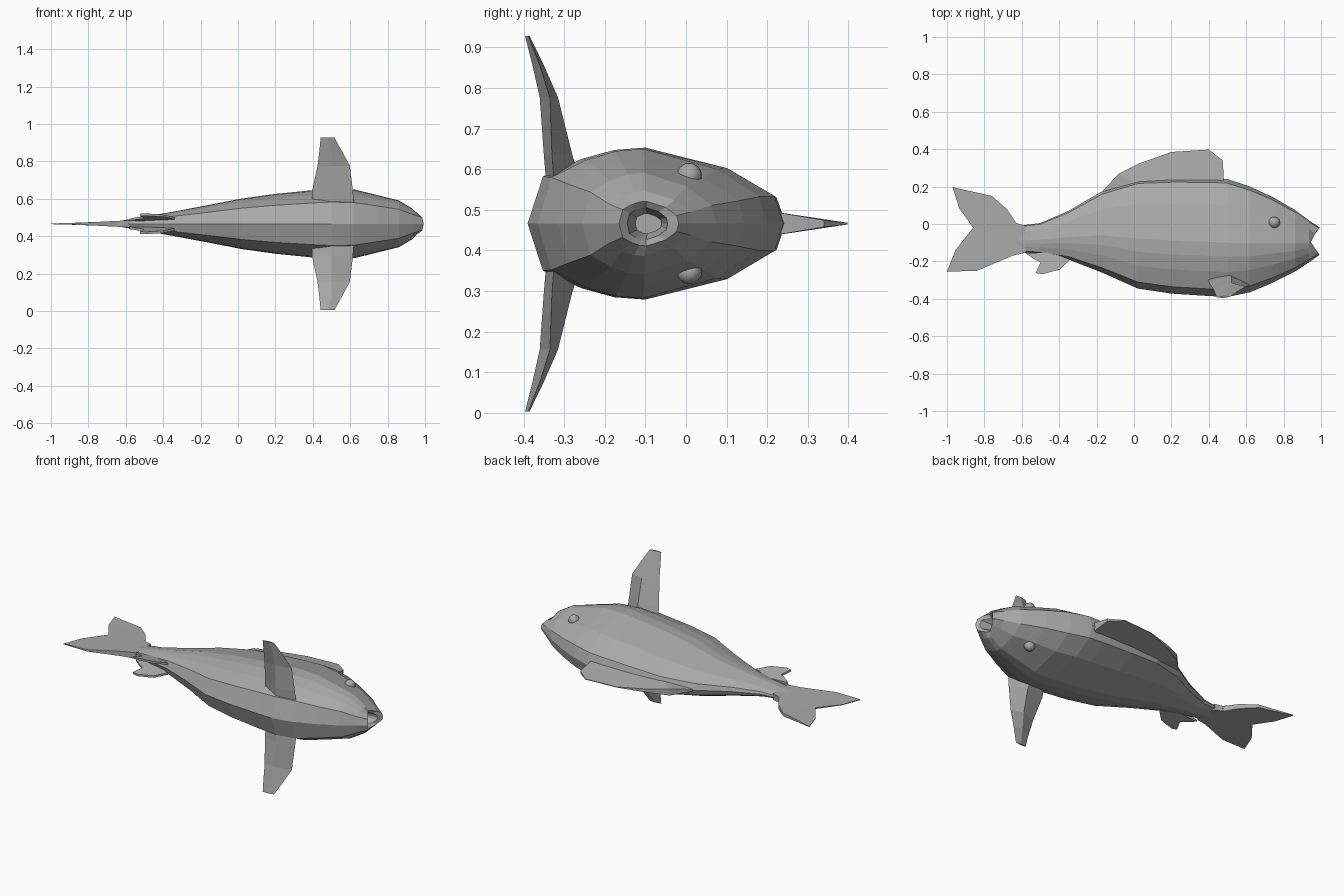
import bpy, bmesh
from mathutils import Vector

if "Cube" in bpy.data.objects:
    bpy.data.objects.remove(bpy.data.objects["Cube"])

ZC = 0.466  # height of the fish's plane of symmetry

skin = bpy.data.materials.new("grey skin")
skin.diffuse_color = (0.4, 0.4, 0.4, 1)
skin.use_nodes = True
skin.node_tree.nodes["Principled BSDF"].inputs["Base Color"].default_value = skin.diffuse_color


def finish(bm, name):
    bmesh.ops.recalc_face_normals(bm, faces=bm.faces[:])
    mesh = bpy.data.meshes.new(name)
    bm.to_mesh(mesh)
    bm.free()
    mesh.materials.append(skin)
    obj = bpy.data.objects.new(name, mesh)
    bpy.context.collection.objects.link(obj)
    return obj


def loft(name, rings, cap_end=True):
    """Skin a list of closed rings of points and cap the ends."""
    bm = bmesh.new()
    vs = [[bm.verts.new(p) for p in r] for r in rings]
    n = len(vs[0])
    for a, b in zip(vs, vs[1:]):
        for i in range(n):
            j = (i + 1) % n
            bm.faces.new((a[i], a[j], b[j], b[i]))
    bm.faces.new(vs[0])
    if cap_end:
        bm.faces.new(vs[-1])
    return finish(bm, name)


# Body: half section as (fraction from back to belly, fraction of half width)
HALF = [(0, 0), (0.035, 0.36), (0.22, 0.73), (0.54, 1), (0.66, 0.97),
        (0.79, 0.85), (0.94, 0.62), (1, 0)]
SECTION = HALF + [(t, -w) for t, w in HALF[-2:0:-1]]

# Stations: x, back y, belly y, half width
STATIONS = [
    (-0.66, -0.02, -0.15, 0.012), (-0.58, -0.005, -0.155, 0.024),
    (-0.50, 0.005, -0.16, 0.038), (-0.35, 0.07, -0.19, 0.064),
    (-0.17, 0.175, -0.26, 0.098), (0.02, 0.237, -0.345, 0.135),
    (0.20, 0.245, -0.372, 0.160), (0.40, 0.245, -0.385, 0.180),
    (0.50, 0.240, -0.390, 0.187), (0.62, 0.200, -0.365, 0.184),
    (0.74, 0.145, -0.315, 0.155), (0.86, 0.075, -0.255, 0.125),
    (0.935, 0.02, -0.205, 0.080),
]


def ring(x, top, bottom, width):
    return [(x, top + (bottom - top) * t, ZC + width * w) for t, w in SECTION]


def mouth_ring(x, notch, top, bottom, width):
    """Ring whose sides are pulled back so that the jaws stand apart."""
    return [(x - notch * (1 - abs(2 * t - 1)), top + (bottom - top) * t, ZC + width * w)
            for t, w in SECTION]


rings = [ring(*s) for s in STATIONS]
rings.append(mouth_ring(0.992, 0.05, -0.018, -0.165, 0.055))   # lips
rings.append(mouth_ring(0.975, 0.05, -0.045, -0.145, 0.040))   # inner lips
rings.append(ring(0.88, -0.06, -0.125, 0.025))                 # throat
loft("body", rings)


def thin_fin(name, outline, depth):
    """Fin in the symmetry plane; depth gives half thickness at a point."""
    bm = bmesh.new()
    sides = [[bm.verts.new((x, y, ZC + s * depth(x, y))) for x, y in outline]
             for s in (1, -1)]
    n = len(outline)
    for i in range(n):
        j = (i + 1) % n
        bm.faces.new((sides[0][i], sides[0][j], sides[1][j], sides[1][i]))
    caps = [bm.faces.new(s) for s in sides]
    bmesh.ops.triangulate(bm, faces=caps)
    return finish(bm, name)


thin_fin("dorsal_fin",
         [(-0.17, 0.15), (-0.165, 0.18), (-0.08, 0.27), (0.03, 0.325), (0.20, 0.385),
          (0.40, 0.398), (0.475, 0.34), (0.48, 0.24), (0.47, 0.20), (0.03, 0.20)],
         lambda x, y: max(0.002, 0.025 * (0.39 - y) / 0.15) if x > -0.1 else 0.006)

thin_fin("tail_fin",
         [(-0.58, -0.01), (-0.63, 0.005), (-0.68, 0.08), (-0.76, 0.15), (-0.97, 0.197),
          (-0.935, 0.085), (-0.86, -0.02), (-0.955, -0.14), (-1.0, -0.255),
          (-0.84, -0.25), (-0.65, -0.17), (-0.58, -0.153)],
         lambda x, y: max(0.002, 0.018 * (x + 0.95) / 0.35))

# Paired fins and eyes; side is +1 or -1 across the symmetry plane
PECTORAL = [  # height off the plane, then front, upper, rear and lower corners
    (0.11, [(0.62, -0.325), (0.50, -0.262), (0.395, -0.295), (0.50, -0.345)]),
    (0.17, [(0.615, -0.330), (0.52, -0.280), (0.395, -0.305), (0.50, -0.350)]),
    (0.31, [(0.598, -0.335), (0.52, -0.315), (0.425, -0.350), (0.50, -0.360)]),
    (0.39, [(0.555, -0.360), (0.50, -0.350), (0.435, -0.375), (0.50, -0.378)]),
    (0.462, [(0.515, -0.388), (0.48, -0.385), (0.442, -0.393), (0.48, -0.396)]),
]
PELVIC = [(-0.34, -0.19), (-0.40, -0.245), (-0.49, -0.268), (-0.525, -0.262),
          (-0.50, -0.205), (-0.53, -0.19), (-0.58, -0.157), (-0.45, -0.15)]

for side, label in ((1, "upper"), (-1, "lower")):
    loft("pectoral_fin_" + label,
         [[(x, y, ZC + side * h) for x, y in pts] for h, pts in PECTORAL])

    # Small pelvic fin, splayed outwards
    loft("pelvic_fin_" + label,
         [[(x, y, ZC + side * (0.016 + 0.24 * max(0, -0.155 - y) + d)) for x, y in PELVIC]
          for d in (0, 0.012)])

    # Eye
    bm = bmesh.new()
    bmesh.ops.create_uvsphere(bm, u_segments=16, v_segments=10, radius=0.031)
    bmesh.ops.translate(bm, verts=bm.verts[:], vec=Vector((0.75, 0.008, ZC + side * 0.118)))
    eye = finish(bm, "eye_" + label)
    eye.data.shade_smooth()
